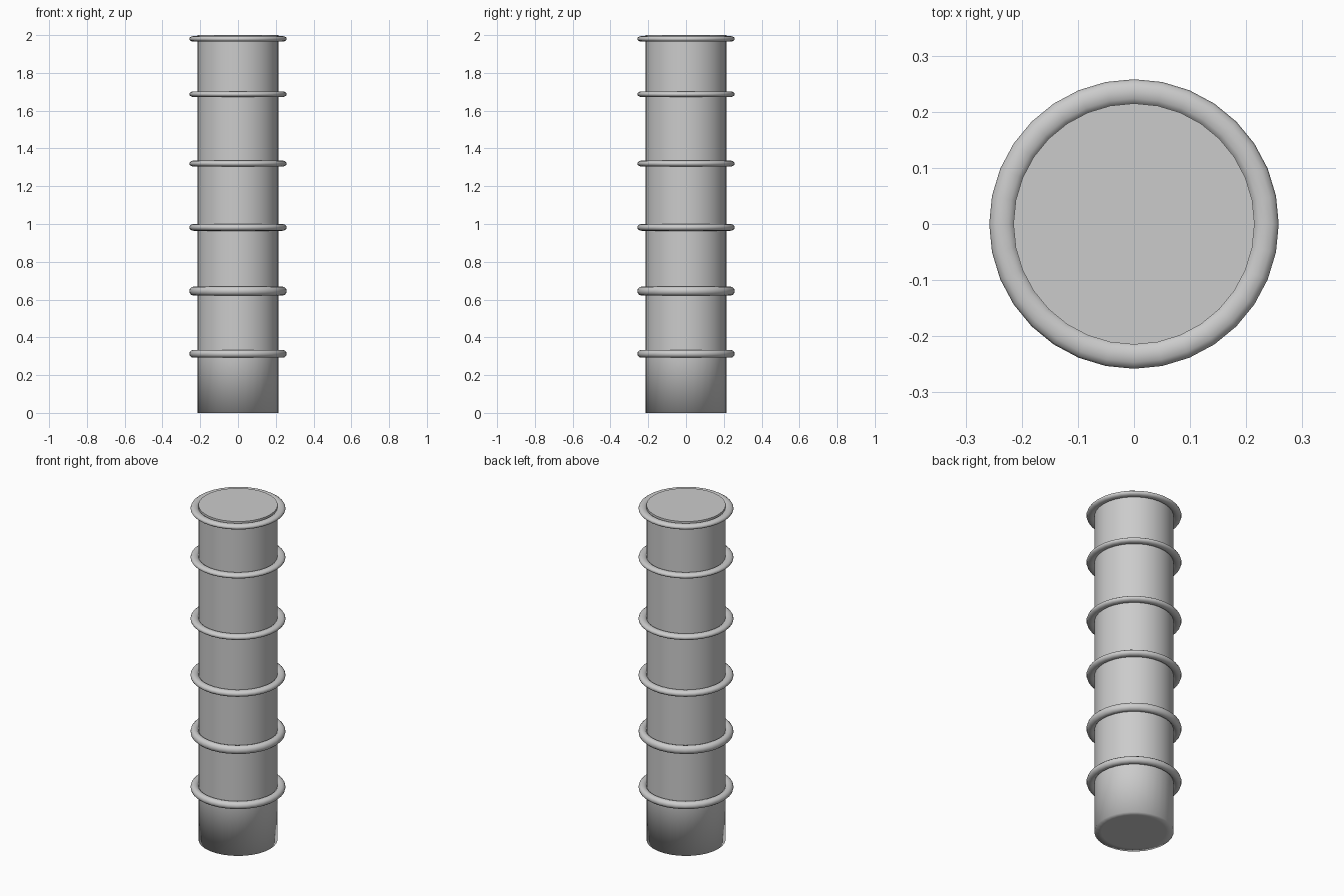
import bpy, bmesh, math

cube = bpy.data.objects.get("Cube")
if cube:
    bpy.data.objects.remove(cube, do_unlink=True)

SIDES = 32
RADIUS = 0.215

# Single grey material
grey = bpy.data.materials.new("plain grey")
grey.use_nodes = True
colour = (0.6, 0.6, 0.6, 1)
grey.diffuse_color = colour
grey.node_tree.nodes["Principled BSDF"].inputs["Base Color"].default_value = colour


def make_shaft():
    """Round column: soft bottom rim, crisp top rim."""
    bm = bmesh.new()
    profile = [(RADIUS * 0.82, 0), (RADIUS, 0), (RADIUS, 0.31), (RADIUS, 2)]
    loops = []
    for r, z in profile:
        loops.append([bm.verts.new((r * math.cos(i * math.tau / SIDES),
                                    r * math.sin(i * math.tau / SIDES), z))
                      for i in range(SIDES)])
    for low, high in zip(loops, loops[1:]):
        for i in range(SIDES):
            j = (i + 1) % SIDES
            bm.faces.new((low[i], low[j], high[j], high[i]))
    bm.faces.new(loops[0][::-1])
    top = bm.faces.new(loops[-1])
    for face in bm.faces:
        face.smooth = True
    for edge in top.edges:
        edge.smooth = False
    mesh = bpy.data.meshes.new("shaft")
    bm.to_mesh(mesh)
    bm.free()
    mesh.materials.append(grey)
    shaft = bpy.data.objects.new("shaft", mesh)
    bpy.context.collection.objects.link(shaft)


def make_ring(number, height, half_thickness):
    """Rounded collar around the shaft, flattened to its own thickness."""
    tube = 0.023
    bpy.ops.mesh.primitive_torus_add(major_radius=0.235, minor_radius=tube,
                                     major_segments=SIDES, minor_segments=12,
                                     location=(0, 0, height))
    ring = bpy.context.object
    ring.name = f"ring_{number}"
    ring.scale.z = half_thickness / tube
    bpy.ops.object.transform_apply(location=False, rotation=False, scale=True)
    bpy.ops.object.shade_smooth()
    ring.data.materials.append(grey)


make_shaft()
rings = [(0.313, 0.021), (0.645, 0.024), (0.982, 0.018),
         (1.32, 0.016), (1.687, 0.015), (1.98, 0.015)]
for n, (height, half) in enumerate(rings, 1):
    make_ring(n, height, half)
